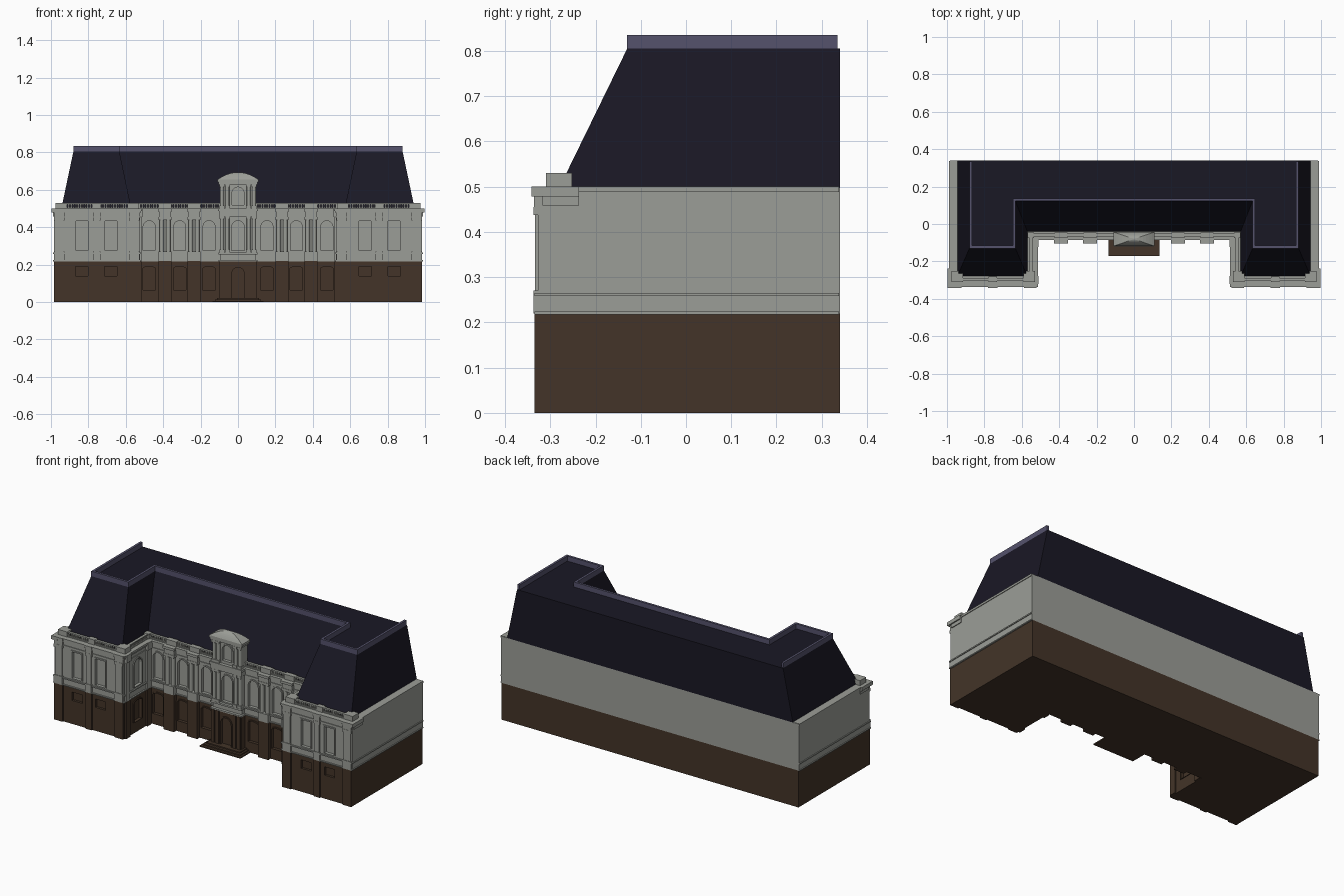
import bpy, bmesh, math
from mathutils import Matrix, Vector

if "Cube" in bpy.data.objects:
    bpy.data.objects.remove(bpy.data.objects["Cube"])

COLORS = {"stone": (0.33, 0.34, 0.31, 1), "brown": (0.056, 0.034, 0.021, 1),
          "slate": (0.010, 0.009, 0.018, 1), "lead": (0.09, 0.085, 0.15, 1)}
MATS = {}
for n, c in COLORS.items():
    MATS[n] = bpy.data.materials.new(n)
    MATS[n].diffuse_color = c
PARTS = {}


def part(name, mat="stone"):
    return PARTS.setdefault(name, (bmesh.new(), mat))[0]


def loft(bm, rings):
    """Closed solid through rings of equal point count."""
    vs = [[bm.verts.new(p) for p in r] for r in rings]
    n = len(vs[0])
    for a, b in zip(vs, vs[1:]):
        for i in range(n):
            bm.faces.new((a[i], a[(i + 1) % n], b[(i + 1) % n], b[i]))
    bm.faces.new(vs[0][::-1])
    bm.faces.new(vs[-1])


def box(bm, x0, x1, y0, y1, z0, z1, mirror=True):
    for s in ((1, -1) if mirror else (1,)):
        r = [(s * x0, y0), (s * x1, y0), (s * x1, y1), (s * x0, y1)]
        loft(bm, [[(x, y, z) for x, y in r] for z in (z0, z1)])


def u_plan(xo, xi, yw, yc, z, yb=0.34):
    return [(-xo, yb, z), (-xo, yw, z), (-xi, yw, z), (-xi, yc, z),
            (xi, yc, z), (xi, yw, z), (xo, yw, z), (xo, yb, z)]


def u_slab(bm, d, z0, z1, side=0.005, yb=0.338):
    loft(bm, [u_plan(0.985 + side, 0.525 - d, -0.327 - d, -0.075 - d, z, yb) for z in (z0, z1)])


def column(bm, x, y, r, z0, z1):
    ring = [(x + r * math.cos(a * math.pi / 6), y + r * math.sin(a * math.pi / 6)) for a in range(12)]
    loft(bm, [[(px, py, z) for px, py in ring] for z in (z0, z1)])


def outline(w, z0, z1, rise):
    """Window outline in (u, z): rectangle with an arched head of the given rise."""
    if rise == 0:
        return [(-w, z0), (w, z0), (w, z1), (-w, z1)]
    head = [(w * math.cos(k * math.pi / 10), z1 - rise + rise * math.sin(k * math.pi / 10)) for k in range(11)]
    return [(-w, z0), (w, z0)] + head


def place(pts, x, y, d, side):
    # side 0 faces front, +-1 faces the courtyard from the right/left wing
    return [(x - side * d, y + u, z) if side else (x + u, y - d, z) for u, z in pts]


def window(x, y, w, z0, z1, rise=0, side=0, frame=True, mat="stone", depth=0.014):
    o = outline(w, z0, z1, rise)
    loft(part("window_cutter"), [place(o, x, y, d, side) for d in (-depth, 0.02)])
    if frame:
        bm = part("window_frames_" + mat, mat)
        f = 0.008
        big = outline(w + f, z0, z1 + f, rise + f if rise else 0)
        loops = [place(p, x, y, d, side) for p, d in ((o, -0.002), (o, 0.005), (big, 0.005), (big, -0.002))]
        vs = [[bm.verts.new(p) for p in l] for l in loops]
        n = len(o)
        for a, b in zip(vs, vs[1:] + vs[:1]):
            for i in range(n):
                bm.faces.new((a[i], a[(i + 1) % n], b[(i + 1) % n], b[i]))


# Main U-shaped walls
loft(part("base_walls", "brown"), [u_plan(0.982, 0.525, -0.327, -0.075, z) for z in (0, 0.22)])
loft(part("upper_walls"), [u_plan(0.985, 0.525, -0.327, -0.075, z) for z in (0.22, 0.498)])

# String courses and stepped cornice
bands = part("string_courses")
u_slab(bands, 0.008, 0.218, 0.224)
u_slab(bands, 0.008, 0.258, 0.265)
cornice = part("cornice")
u_slab(cornice, 0.004, 0.452, 0.458, 0)
u_slab(cornice, 0.006, 0.478, 0.488, 0)
u_slab(cornice, 0.011, 0.488, 0.5, 0.004)

# Wing pilasters with plinths, capitals and broken-forward cornice
base_p, pil = part("base_pilasters", "brown"), part("pilasters")
for x, w in ((0.955, 0.028), (0.755, 0.02), (0.555, 0.028)):
    box(base_p, x - w, x + w, -0.335, -0.32, 0, 0.22)
    box(pil, x - w, x + w, -0.337, -0.32, 0.22, 0.27)
    box(pil, x - w + .005, x + w - .005, -0.334, -0.32, 0.27, 0.455)
    box(pil, x - w, x + w, -0.337, -0.32, 0.437, 0.455)
    box(cornice, x - w, x + w, -0.336, -0.3, 0.455, 0.485)
    box(cornice, x - w - .005, x + w + .005, -0.341, -0.3, 0.485, 0.5)
box(cornice, 0.96, 0.99, -0.317, -0.237, 0.458, 0.486)
box(cornice, 0.96, 0.997, -0.341, -0.237, 0.478, 0.5)
# courtyard-side pilasters of the wings
for y in (-0.3, -0.1):
    box(base_p, 0.515, 0.54, y - .02, y + .02, 0, 0.22)
    box(pil, 0.516, 0.54, y - .018, y + .018, 0.22, 0.455)
    box(cornice, 0.51, 0.54, y - .022, y + .022, 0.455, 0.5)

# Paired engaged columns of the centre
cols = part("columns")
for x in (0.39, 0.235):
    box(base_p, x - .034, x + .034, -0.098, -0.07, 0, 0.22)
    box(pil, x - .034, x + .034, -0.1, -0.07, 0.22, 0.27)
    box(pil, x - .034, x + .034, -0.098, -0.07, 0.44, 0.456)
    box(cornice, x - .033, x + .033, -0.096, -0.06, 0.456, 0.485)
    box(cornice, x - .038, x + .038, -0.103, -0.06, 0.485, 0.5)
    for s in (-1, 1):
        for dx in (-0.018, 0.018):
            column(cols, s * x + dx, -0.082, 0.012, 0.27, 0.44)

# Windows
for s in (-1, 1):
    for x in (0.835, 0.68):
        window(s * x, -0.327, 0.032, 0.275, 0.433)
        window(s * x, -0.327, 0.034, 0.14, 0.19, frame=False)
    for x in (0.475, 0.312, 0.155):
        window(s * x, -0.075, 0.032, 0.275, 0.435, 0.032)
        window(s * x, -0.075, 0.034, 0.065, 0.19, 0.012, mat="brown")
    window(s * 0.525, -0.2, 0.036, 0.275, 0.435, 0.036, side=s)
    window(s * 0.525, -0.2, 0.036, 0.065, 0.19, 0.012, side=s, mat="brown")

# Central pavilion: base, body, attic, columns, cornices
box(part("pavilion_base", "brown"), -0.1, 0.1, -0.112, -0.06, 0, 0.219, False)
box(part("pavilion_body"), -0.095, 0.095, -0.1, -0.048, 0.219, 0.645, False)
trim = part("pavilion_trim")
for w, f, z0, z1 in ((.104, .117, .217, .225), (.104, .116, .255, .265), (.102, .114, .458, .486),
                     (.108, .12, .486, .5), (.104, .114, .63, .642), (.109, .118, .642, .655)):
    box(trim, -w, w, -f, -0.043, z0, z1, False)
for x0 in (0.044, 0.073):
    for z0, z1 in ((0.265, 0.458), (0.5, 0.63)):
        box(trim, x0, x0 + 0.026, -0.115, -0.09, z0, z0 + 0.016)
        box(trim, x0, x0 + 0.026, -0.115, -0.09, z1 - 0.014, z1)
        for s in (-1, 1):
            column(cols, s * (x0 + 0.013), -0.102, 0.0105, z0 + 0.016, z1 - 0.014)
for x0 in (0.045, 0.075):
    box(base_p, x0, x0 + 0.022, -0.118, -0.1, 0.02, 0.218)
window(0, -0.1, 0.034, 0.275, 0.435, 0.034)
window(0, -0.1, 0.032, 0.52, 0.615, 0.032)
window(0, -0.112, 0.034, 0.02, 0.185, 0.034, mat="brown")

# Curved pavilion crown
loft(part("pavilion_crown"), [
    [(sx * 0.109 * s, -0.0805 + sy * 0.0375 * s, 0.655 + 0.039 * (1 - s * s))
     for sx, sy in ((-1, -1), (1, -1), (1, 1), (-1, 1))]
    for s in (1, 0.88, 0.75, 0.6, 0.45, 0.3, 0.15, 0.01)])

# Entrance steps
steps = part("entrance_steps", "brown")
for i in range(3):
    box(steps, -0.135 + .012 * i, 0.135 - .012 * i, -0.17 + .015 * i, -0.06, 0, 0.007 * (i + 1), False)

# Parapet with piers and balusters along wing fronts, courtyard sides and centre
par = part("balustrade")


def rail(x0, x1, y0, y1):
    t = 0.008
    for z0, z1 in ((0.498, 0.505), (0.522, 0.529)):
        box(par, x0 - t, x1 + t, y0 - t, y1 + t, z0, z1)
    n = max(2, int(max(x1 - x0, y1 - y0) / 0.0125))
    for i in range(n + 1):
        x, y = x0 + (x1 - x0) * i / n, y0 + (y1 - y0) * i / n
        box(par, x - .0035, x + .0035, y - .0035, y + .0035, 0.505, 0.522)


rail(0.55, 0.955, -0.298, -0.298)
rail(0.55, 0.55, -0.298, -0.06)
rail(0.1, 0.55, -0.06, -0.06)
piers = part("parapet_piers")
for x, w in ((0.945, 0.03), (0.755, 0.022), (0.56, 0.03)):
    box(piers, x - w, x + w, -0.309, -0.252 if w > .025 else -0.28, 0.498, 0.53)
for x in (0.39, 0.235):
    box(piers, x - .034, x + .034, -0.075, -0.045, 0.498, 0.53)
box(piers, 0.535, 0.57, -0.075, -0.045, 0.498, 0.53)

# Mansard roof and its raised rim
loft(part("mansard_roof", "slate"), [u_plan(0.945, 0.57, -0.28, -0.04, 0.498),
                                     u_plan(0.88, 0.634, -0.13, 0.122, 0.805)])
rim = part("roof_rim", "lead")
box(rim, 0.866, 0.88, -0.13, 0.335, 0.803, 0.835)
box(rim, 0.634, 0.866, -0.13, -0.116, 0.803, 0.835)
box(rim, 0.634, 0.648, -0.116, 0.136, 0.803, 0.835)
box(rim, -0.634, 0.634, 0.122, 0.136, 0.803, 0.835, False)

# Turn every part into an object
OBJ = {}
for name, (bm, mat) in PARTS.items():
    bmesh.ops.recalc_face_normals(bm, faces=bm.faces[:])
    me = bpy.data.meshes.new(name)
    bm.to_mesh(me)
    bm.free()
    me.materials.append(MATS[mat])
    OBJ[name] = bpy.data.objects.new(name, me)
    bpy.context.collection.objects.link(OBJ[name])

# Recess the windows
cutter = OBJ["window_cutter"]
cutter.hide_render = True
cutter.display_type = 'WIRE'
for n in ("base_walls", "upper_walls", "pavilion_base", "pavilion_body"):
    m = OBJ[n].modifiers.new("recesses", 'BOOLEAN')
    m.operation, m.object, m.solver = 'DIFFERENCE', cutter, 'EXACT'

# Round columns are smooth with crisp ends
bpy.context.view_layer.objects.active = OBJ["columns"]
OBJ["columns"].select_set(True)
bpy.ops.object.shade_smooth_by_angle(angle=math.radians(40))

for m in bpy.data.materials:
    if m.users and not m.is_grease_pencil:
        m.use_nodes = True
        m.node_tree.nodes["Principled BSDF"].inputs["Base Color"].default_value = m.diffuse_color
